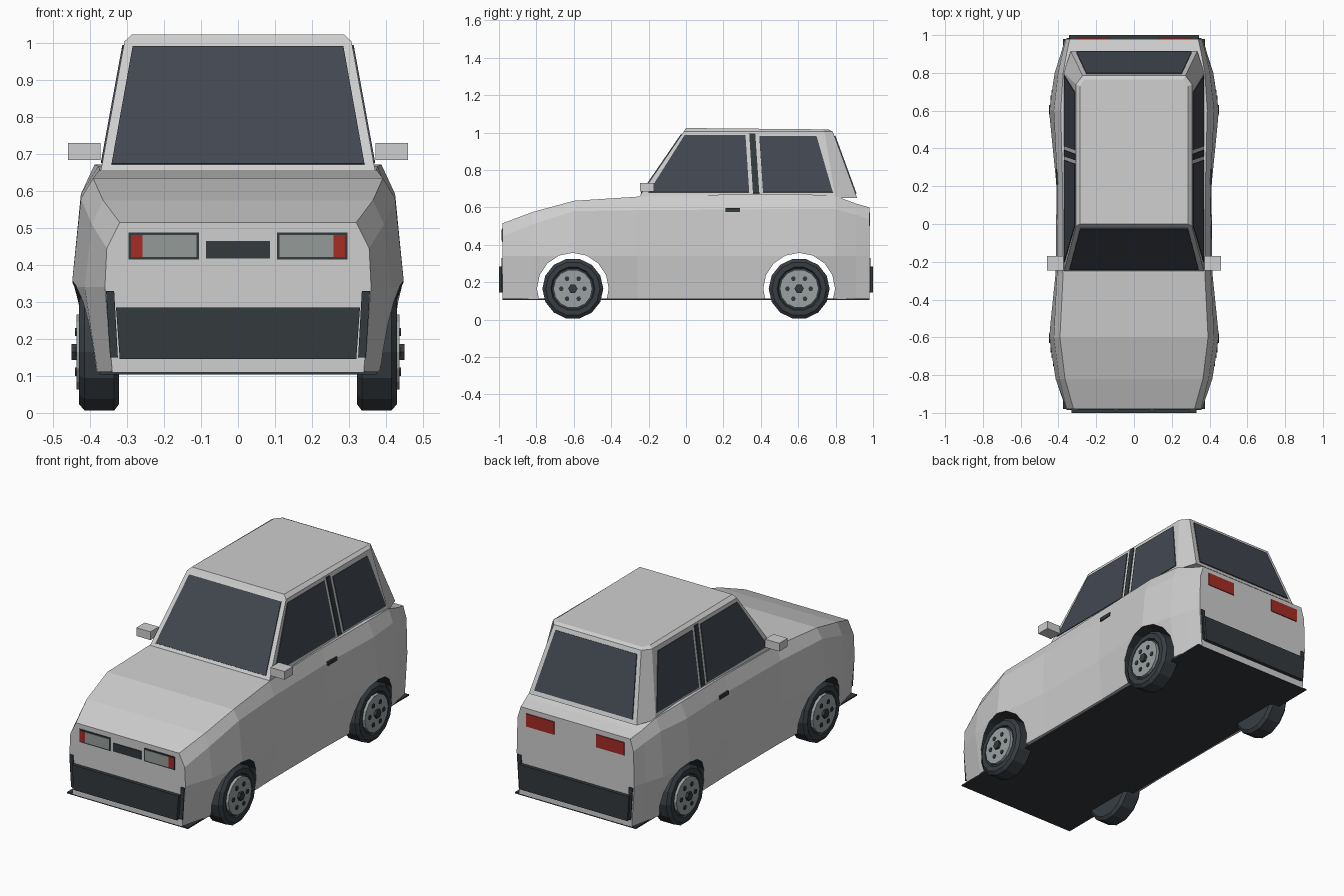
import bpy, bmesh, math
from mathutils import Vector

if "Cube" in bpy.data.objects:
    bpy.data.objects.remove(bpy.data.objects["Cube"])


def material(name, rgb):
    m = bpy.data.materials.new(name)
    m.use_nodes = True
    m.diffuse_color = (*rgb, 1)
    m.node_tree.nodes["Principled BSDF"].inputs["Base Color"].default_value = (*rgb, 1)
    return m


paint = material("light grey paint", (0.62, 0.62, 0.62))
glass = material("dark glass", (0.055, 0.064, 0.082))
trim = material("black trim", (0.033, 0.041, 0.047))
rubber = material("tyre rubber", (0.04, 0.048, 0.056))
metal = material("wheel metal", (0.33, 0.36, 0.36))
lens = material("headlight lens", (0.3, 0.33, 0.32))
red = material("red lamp", (0.38, 0.025, 0.018))


def finish(name, bm, *mats):
    bmesh.ops.recalc_face_normals(bm, faces=bm.faces)
    mesh = bpy.data.meshes.new(name)
    bm.to_mesh(mesh)
    bm.free()
    for m in mats:
        mesh.materials.append(m)
    ob = bpy.data.objects.new(name, mesh)
    bpy.context.collection.objects.link(ob)
    return ob


def box(name, mat, x, y, z):
    """Box from ranges along each axis."""
    bm = bmesh.new()
    bmesh.ops.create_cube(bm, size=1)
    for v in bm.verts:
        v.co = [(r[0] + r[1]) / 2 + c * (r[1] - r[0]) for r, c in zip((x, y, z), v.co)]
    return finish(name, bm, mat)


def plate(name, mat, points, lift):
    """Thin slab: polygon pushed outward by lift, also sunk slightly inward."""
    bm = bmesh.new()
    lift = Vector(lift)
    low = [bm.verts.new(Vector(p) - lift * 0.3) for p in points]
    top = [bm.verts.new(Vector(p) + lift) for p in points]
    bm.faces.new(low[::-1])
    bm.faces.new(top)
    for i in range(len(points)):
        j = (i + 1) % len(points)
        bm.faces.new((low[i], low[j], top[j], top[i]))
    return finish(name, bm, mat)


def loft(bm, rings):
    """Skin closed rings of equal length and cap both ends."""
    rows = [[bm.verts.new(p) for p in ring] for ring in rings]
    n = len(rows[0])
    for a, b in zip(rows, rows[1:]):
        for i in range(n):
            j = (i + 1) % n
            bm.faces.new((a[i], a[j], b[j], b[i]))
    bm.faces.new(rows[0][::-1])
    bm.faces.new(rows[-1])


def mirrored(half):
    return half + [(-x, y, z) for x, y, z in reversed(half)]


# Lower body: y, sill width, flank width, shoulder width and height, top width and height
stations = [
    (-0.98, 0.34, 0.36, 0.355, 0.445, 0.32, 0.515),
    (-0.82, 0.38, 0.415, 0.395, 0.51, 0.365, 0.575),
    (-0.60, 0.40, 0.45, 0.425, 0.58, 0.392, 0.635),
    (-0.26, 0.39, 0.415, 0.408, 0.585, 0.375, 0.657),
    (0.20, 0.39, 0.41, 0.405, 0.588, 0.378, 0.668),
    (0.60, 0.40, 0.45, 0.425, 0.592, 0.388, 0.672),
    (0.80, 0.385, 0.42, 0.402, 0.59, 0.375, 0.66),
    (0.91, 0.365, 0.385, 0.378, 0.56, 0.355, 0.62),
    (0.98, 0.35, 0.365, 0.36, 0.535, 0.34, 0.60),
]
bm = bmesh.new()
loft(bm, [mirrored([(wb, y, 0.11), (wm, y, 0.34), (ws, y, zs), (wt, y, zt)])
          for y, wb, wm, ws, zs, wt, zt in stations])
body = finish("body", bm, paint, trim)

# Wheel arches cut through the body
AXLE_Y, AXLE_Z = 0.605, 0.165
for side in (-1, 1):
    bm = bmesh.new()
    bmesh.ops.create_cone(bm, cap_ends=True, segments=16, radius1=0.192, radius2=0.192, depth=2)
    for v in bm.verts:
        v.co = (v.co.z, side * AXLE_Y + v.co.x, AXLE_Z + v.co.y)
    for f in bm.faces:
        f.material_index = 1
    cutter = finish("arch_cutter", bm, paint, trim)
    cutter.hide_render = True
    mod = body.modifiers.new("arch", "BOOLEAN")
    mod.operation = "DIFFERENCE"
    mod.solver = "EXACT"
    mod.object = cutter
    bpy.context.view_layer.objects.active = body
    bpy.ops.object.modifier_apply(modifier=mod.name)
    bpy.data.objects.remove(cutter)

box("floor", trim, (-0.375, 0.375), (-0.98, 0.98), (0.104, 0.112))

# Cabin with chamfered rear pillars and a slightly inset roof
SILL, EAVE = 0.65, 1.005
base = [(0.372, -0.255, SILL), (0.372, 0.80, SILL), (0.335, 0.915, SILL)]
eave = [(0.307, -0.012, EAVE), (0.307, 0.74, EAVE), (0.272, 0.785, EAVE)]
roof = [(0.287, 0.0, 1.024), (0.287, 0.73, 1.017), (0.262, 0.765, 1.015)]
bm = bmesh.new()
loft(bm, [mirrored(r) for r in (base, eave, roof)])
finish("cabin", bm, paint)


def slope(a, b, z):
    return a + (b - a) * (z - SILL) / (EAVE - SILL)


# Windscreen and rear window follow the slope of the cabin ends
def end_window(name, k, low, high, z0, z1, lift):
    ys = [slope(base[k][1], eave[k][1], z) for z in (z0, z1)]
    plate(name, glass, [(-low, ys[0], z0), (low, ys[0], z0),
                        (high, ys[1], z1), (-high, ys[1], z1)], lift)


end_window("windscreen", 0, 0.342, 0.285, 0.672, 0.99, (0, -0.004, 0.003))
end_window("rear_window", 2, 0.305, 0.252, 0.672, 0.982, (0, 0.005, 0.002))

# Side windows and door pillar strips as (y, z) outlines projected on the cabin side
side_panes = {
    "front_side_window": [(-0.2, 0.68), (0.338, 0.68), (0.318, 0.985), (-0.008, 0.985)],
    "pillar_strip": [(0.358, 0.675), (0.392, 0.675), (0.37, 0.995), (0.338, 0.995)],
    "rear_side_window": [(0.412, 0.68), (0.785, 0.68), (0.698, 0.98), (0.392, 0.98)],
}
for s, label in ((1, "left"), (-1, "right")):
    for name, outline in side_panes.items():
        plate(f"{label}_{name}", glass if "window" in name else trim,
              [(s * slope(base[0][0], eave[0][0], z), y, z) for y, z in outline],
              (s * 0.004, 0, 0.001))

    # Mirrors and door handles
    ends = lambda a, b: sorted((s * a, s * b))
    box(label + "_mirror", paint, ends(0.372, 0.46), (-0.245, -0.17), (0.684, 0.73))
    box(label + "_door_handle", trim, ends(0.38, 0.414), (0.21, 0.29), (0.576, 0.596))

    # Headlights with a lens and an outer indicator
    box(label + "_headlight_frame", trim, ends(0.105, 0.296), (-0.984, -0.978), (0.415, 0.488))
    box(label + "_headlight_lens", lens, ends(0.112, 0.258), (-0.986, -0.979), (0.422, 0.481))
    box(label + "_indicator", red, ends(0.258, 0.289), (-0.986, -0.979), (0.422, 0.481))
    box(label + "_tail_light", red, ends(0.13, 0.305), (0.978, 0.985), (0.5, 0.572))

    # Bumper ends rising at the corners
    for f, part in ((-1, "front"), (1, "rear")):
        plate(f"{label}_{part}_bumper_end", trim,
              [(s * 0.325, f * 0.981, 0.15), (s * 0.346, f * 0.981, 0.15),
               (s * 0.357, f * 0.981, 0.33), (s * 0.335, f * 0.981, 0.33)], (0, f * 0.005, 0))

box("grille", trim, (-0.086, 0.086), (-0.984, -0.978), (0.418, 0.465))

# Bumpers
for f, part, w in ((-1, "front", 0.33), (1, "rear", 0.345)):
    plate(part + "_bumper", trim,
          [(-w + 0.01, f * 0.98, 0.146), (w - 0.01, f * 0.98, 0.146),
           (w, f * 0.98, 0.285), (-w, f * 0.98, 0.285)], (0, f * 0.02, 0))


def disc_ring(x, r, n, y=0.0, z=0.0):
    return [(x, y + r * math.cos(math.tau * i / n), z + r * math.sin(math.tau * i / n))
            for i in range(n)]


# Wheels: tyre, metal disc, centre cap and six bolts
def wheel(name, s, f):
    def turned(part, mat, profile, n, y=0.0, z=0.0):
        bm = bmesh.new()
        loft(bm, [disc_ring(s * x, r, n, f * AXLE_Y + y, AXLE_Z + z) for x, r in profile])
        finish(f"{name}_{part}", bm, mat)

    turned("tyre", rubber, [(0.322, 0.145), (0.335, 0.163), (0.415, 0.163),
                            (0.43, 0.145), (0.43, 0.118), (0.42, 0.112)], 14)
    turned("disc", metal, [(0.4, 0.104), (0.437, 0.104)], 14)
    turned("cap", trim, [(0.43, 0.025), (0.45, 0.025)], 6)
    for i in range(6):
        a = math.tau * i / 6
        turned(f"bolt_{i + 1}", trim, [(0.43, 0.013), (0.441, 0.013)], 6,
               0.062 * math.cos(a), 0.062 * math.sin(a))


for s, label in ((1, "left"), (-1, "right")):
    for f, part in ((-1, "front"), (1, "rear")):
        wheel(f"{part}_{label}_wheel", s, f)
